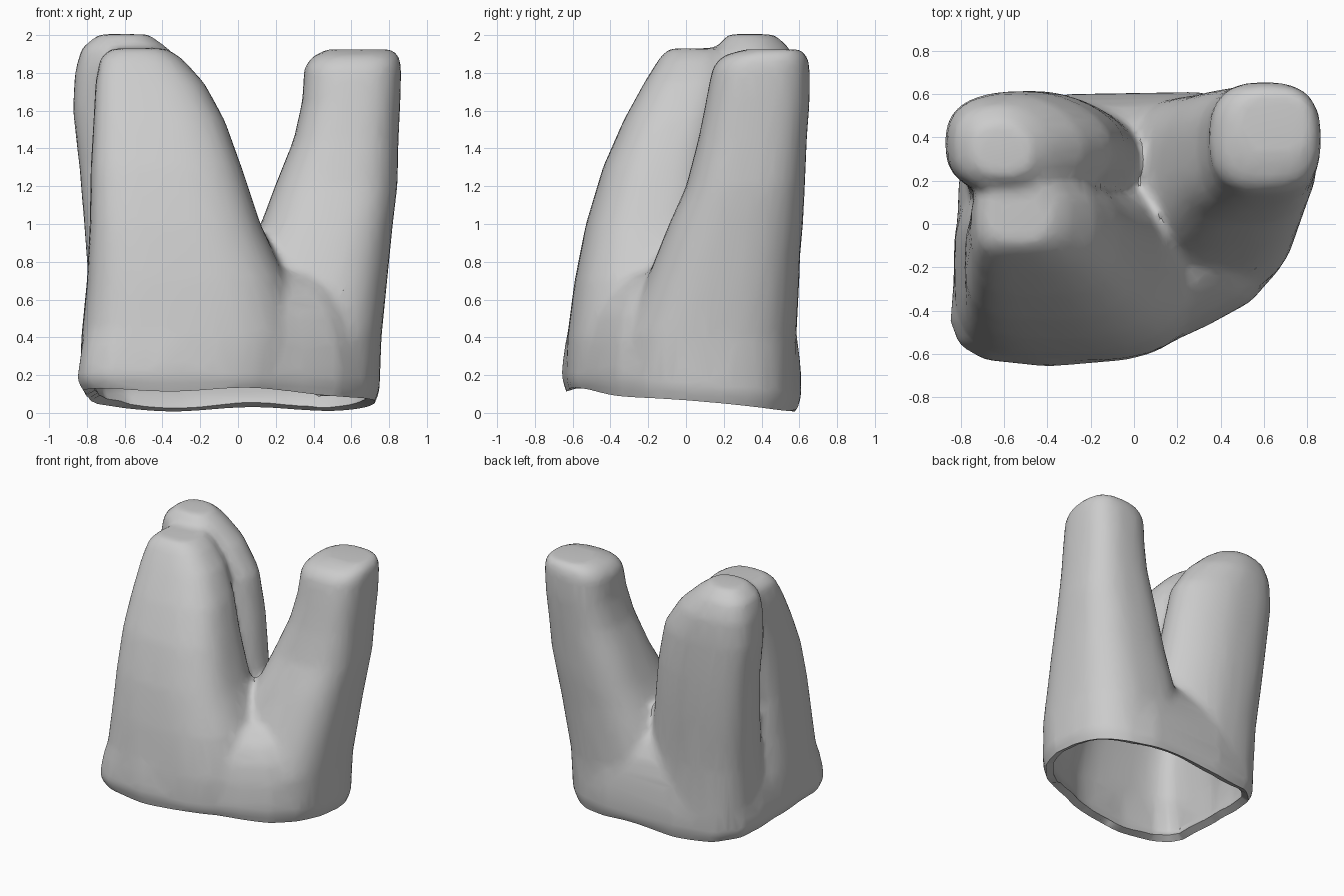
import bpy, bmesh, math
from mathutils import Vector

cube = bpy.data.objects.get("Cube")
if cube:
    bpy.data.objects.remove(cube, do_unlink=True)

grey = bpy.data.materials.new("plain_grey")
grey.use_nodes = True
COLOUR = (0.6, 0.6, 0.6, 1)
grey.diffuse_color = COLOUR
grey.node_tree.nodes["Principled BSDF"].inputs["Base Color"].default_value = COLOUR


def skin(bm, rings):
    """Close a stack of equal-length rings into a solid."""
    loops = [[bm.verts.new(p) for p in ring] for ring in rings]
    n = len(loops[0])
    for low, high in zip(loops, loops[1:]):
        for i in range(n):
            j = (i + 1) % n
            bm.faces.new((low[i], low[j], high[j], high[i]))
    bm.faces.new(loops[0][::-1])
    bm.faces.new(loops[-1])


def oval(z, x0, x1, y0, y1, outer=0.75, inner=0.75, n=40):
    """Rounded-box section; outer shapes its -x -y corner, inner its +x +y corner."""
    ring = []
    for i in range(n):
        c, s = math.cos(math.tau * i / n), math.sin(math.tau * i / n)
        power = outer if c < 0 and s < 0 else inner if c > 0 and s > 0 else 0.75
        ring.append(((x0 + x1) / 2 + (x1 - x0) / 2 * math.copysign(abs(c) ** power, c),
                     (y0 + y1) / 2 + (y1 - y0) / 2 * math.copysign(abs(s) ** power, s), z))
    return ring


def bake(obj):
    """Replace the object's mesh with its modified result."""
    old = obj.data
    new = bpy.data.meshes.new_from_object(obj.evaluated_get(bpy.context.evaluated_depsgraph_get()))
    obj.modifiers.clear()
    obj.data = new
    bpy.data.meshes.remove(old)
    new.name = obj.name


# Prong sections: height, x range, y range
front_prong = [(-.15, -.84, .3, -.66, .3), (.4, -.83, .34, -.63, .3), (.7, -.8, .26, -.59, .24),
               (1, -.785, .12, -.53, .18), (1.3, -.78, .02, -.44, .18), (1.55, -.765, -.07, -.33, .21),
               (1.75, -.755, -.18, -.22, .24), (1.88, -.73, -.3, -.14, .23), (1.93, -.67, -.38, -.09, .2)]
back_prong = [(-.15, -.77, .2, -.1, .57), (.6, -.785, .06, 0, .58), (1, -.815, 0, .08, .605),
              (1.3, -.84, -.04, .12, .615), (1.6, -.875, -.1, .13, .615), (1.8, -.865, -.23, .14, .6),
              (1.93, -.83, -.37, .16, .55), (2.005, -.74, -.47, .22, .47)]
side_prong = [(-.15, -.3, .74, -.35, .59), (.4, -.14, .76, -.33, .585), (.7, -.02, .79, -.21, .6),
              (.85, .05, .805, -.15, .605), (1, .12, .82, -.09, .62), (1.2, .195, .845, 0, .63),
              (1.45, .295, .85, .065, .64), (1.65, .34, .86, .105, .655), (1.83, .35, .865, .14, .655),
              (1.89, .395, .855, .19, .645), (1.925, .47, .82, .31, .61)]

bm = bmesh.new()
for prong, outer, inner in ((front_prong, .5, .75), (back_prong, .75, 1.15), (side_prong, .75, .75)):
    skin(bm, [oval(*section, outer, inner) for section in prong])

# Common base below the prongs, rising to a low dome between them
outline = [(-.85, -.45), (-.81, -.56), (-.69, -.63), (-.4, -.66), (-.05, -.63), (.12, -.57), (.34, -.47),
           (.54, -.36), (.68, -.2), (.75, 0), (.75, .22), (.66, .43), (.52, .56), (.3, .61), (-.3, .6),
           (-.62, .54), (-.77, .4), (-.81, .2), (-.82, -.1)]
skin(bm, [[(x * s, y * s, z) for x, y in outline]
          for z, s in ((-.15, 1), (.22, 1), (.38, .97), (.52, .91), (.64, .8), (.72, .65), (.77, .45))])
bmesh.ops.recalc_face_normals(bm, faces=bm.faces)
mesh = bpy.data.meshes.new("draft")
bm.to_mesh(mesh)
bm.free()
shell = bpy.data.objects.new("three_pronged_shell", mesh)
bpy.context.collection.objects.link(shell)

# Fuse and soften
fuse = shell.modifiers.new("fuse", 'REMESH')
fuse.mode = 'VOXEL'
fuse.voxel_size = 0.025
soften = shell.modifiers.new("soften", 'SMOOTH')
soften.factor, soften.iterations = 0.5, 14
bake(shell)

# Open the underside along a sloping, slightly uneven rim that turns inwards
bm = bmesh.new()
bm.from_mesh(shell.data)
centre, normal = Vector((0, 0, .07)), Vector((0, .085, 1)).normalized()
bmesh.ops.bisect_plane(bm, geom=bm.verts[:] + bm.edges[:] + bm.faces[:], dist=0.001,
                       plane_co=centre, plane_no=normal, clear_inner=True)
for v in bm.verts:
    height = (v.co - centre).dot(normal)
    if height < 0.1:
        near = (1 - height / 0.1) ** 2
        v.co.x *= 1 - 0.035 * near
        v.co.y *= 1 - 0.035 * near
        v.co.z += near * 0.012 * math.sin(7 * v.co.x + 1)
bm.to_mesh(shell.data)
bm.free()

# Simplify, then give the wall its thickness
simplify = shell.modifiers.new("simplify", 'DECIMATE')
simplify.ratio = 0.15
wall = shell.modifiers.new("wall", 'SOLIDIFY')
wall.thickness, wall.offset = 0.055, -1
bake(shell)
shell.data.materials.clear()
shell.data.materials.append(grey)

bpy.ops.object.select_all(action='DESELECT')
shell.select_set(True)
bpy.context.view_layer.objects.active = shell
bpy.ops.object.shade_smooth_by_angle(angle=math.radians(35))
